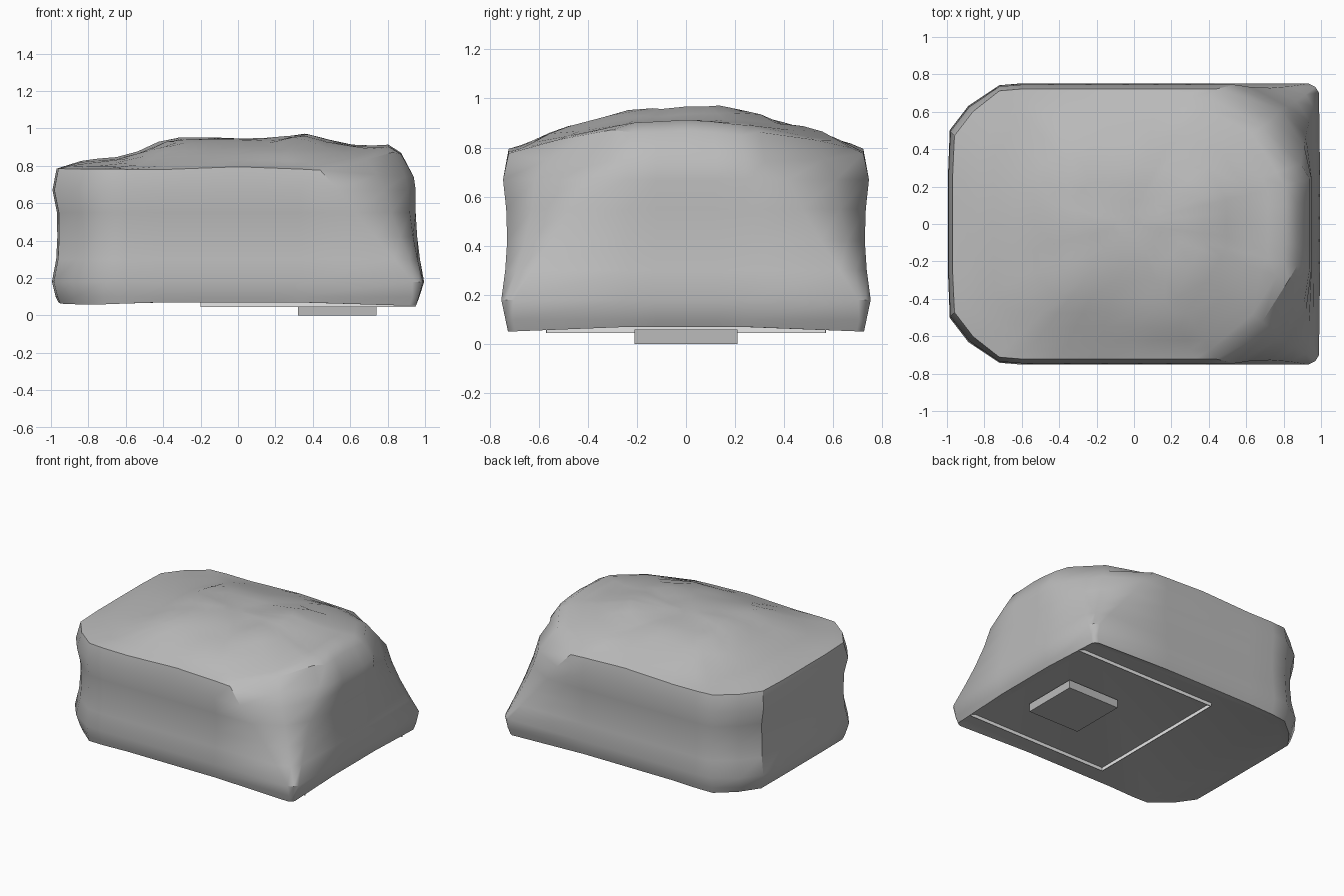
import bpy, bmesh
from mathutils import Vector, noise

if "Cube" in bpy.data.objects:
    bpy.data.objects.remove(bpy.data.objects["Cube"])


def material(name, v):
    m = bpy.data.materials.new(name)
    m.diffuse_color = (v, v, v, 1)
    m.use_nodes = True
    m.node_tree.nodes["Principled BSDF"].inputs["Base Color"].default_value = m.diffuse_color
    return m


grey = material("stone grey", 0.5)
light = material("light grey", 0.8)


def lerp(table, t):
    if t <= table[0][0]:
        return table[0][1]
    for (a, va), (b, vb) in zip(table, table[1:]):
        if t <= b:
            return va + (vb - va) * (t - a) / (b - a)
    return table[-1][1]


# outline of the body at one height: half width w, ends xl / xr, right corner cut c
def outline(w, xl, xr, c):
    half = [(xr, 0), (xr, .12), (xr, .24), (xr - .12 * c, w - c),
            (xr - .5 * c, w - .4 * c), (xr - 1.25 * c, w), (.33, w), (.15, w),
            (0, w), (-.2, w), (-.4, w), (-.6, w), (-.72, w - .01),
            (xl + .11, w - .12), (xl + .01, w - .25), (xl, .25), (xl, 0)]
    return half + [(x, -y) for x, y in reversed(half[1:-1])]


RIDGE = [(-.97, .785), (-.85, .825), (-.6, .845), (-.37, .945), (0, .945),
         (.2, .95), (.35, .975), (.5, .93), (.65, .905), (.8, .91), (.88, .86), (.95, .75)]
ACROSS = [(0, 1), (.24, .93), (.45, .62), (.55, .42), (.72, 0)]
RIM = [(-1, .785), (-.4, .78), (0, .795), (.4, .78), (.7, .755), (.95, .74)]


def top_height(x, y):
    rim = lerp(RIM, x)
    bump = .014 * noise.noise(Vector((x * 4, y * 4, 2.3)))
    return min(rim + (lerp(RIDGE, x) - rim) * lerp(ACROSS, abs(y)) + bump, .978)


def bottom_height(x, y):
    # underside sits a little lower towards the corners
    return .07 - .018 * min(1, max(0, abs(x) - .45) * max(0, abs(y) - .35) * 6)


# body: stacked wall rings, then shrinking rings over the domed top
bm = bmesh.new()
levels = [(0, .725, -.96, .955, .03), (.1, .735, -.975, .97, .03),
          (.18, .752, -.995, .995, .05), (.3, .736, -.972, .973, .11),
          (.42, .728, -.966, .958, .18), (.55, .732, -.968, .95, .26),
          (.67, .745, -.992, .95, .33), (1, .722, -.97, .94, .4)]
rings = []
for z, *shape in levels:
    pts = outline(*shape)
    rings.append([bm.verts.new((x, y, lerp(RIM, x) if z == 1 else z or bottom_height(x, y)))
                  for x, y in pts])
for s in (.93, .86, .77, .66, .54, .42, .3, .18, .08):
    cx = -.03
    ring = []
    for x, y in pts:
        x, y = cx + (x - cx) * s, y * s
        ring.append(bm.verts.new((x, y, top_height(x, y))))
    rings.append(ring)
base = [bm.verts.new((v.co.x * .95, v.co.y * .95, .07)) for v in rings[0]]
rings.insert(0, base)
n = len(pts)
for a, b in zip(rings, rings[1:]):
    for i in range(n):
        j = (i + 1) % n
        bm.faces.new((a[i], a[j], b[j], b[i]))
bm.faces.new(rings[-1])
bm.faces.new(list(reversed(base)))
bmesh.ops.recalc_face_normals(bm, faces=bm.faces)
mesh = bpy.data.meshes.new("body")
bm.to_mesh(mesh)
bm.free()
mesh.materials.append(grey)
body = bpy.data.objects.new("body", mesh)
bpy.context.collection.objects.link(body)
bpy.context.view_layer.objects.active = body
body.select_set(True)
bpy.ops.object.shade_smooth_by_angle(angle=0.6)


def box(name, lo, hi, mat):
    lo, hi = Vector(lo), Vector(hi)
    bpy.ops.mesh.primitive_cube_add(size=1, location=(lo + hi) / 2)
    o = bpy.context.object
    o.name = name
    o.scale = hi - lo
    o.data.materials.append(mat)
    return o


# square foot under the body, its faces turned inward like a hollow socket
foot = box("foot", (.32, -.21, 0), (.74, .21, .06), grey)
foot.data.flip_normals()

# thin light rim strips peeking out of the underside
box("rim_left", (-.2, -.57, .045), (-.195, .57, .1), light)
for side, y in (("front", -.57), ("back", .565)):
    box("rim_" + side, (-.2, y, .045), (.95, y + .005, .1), light)
